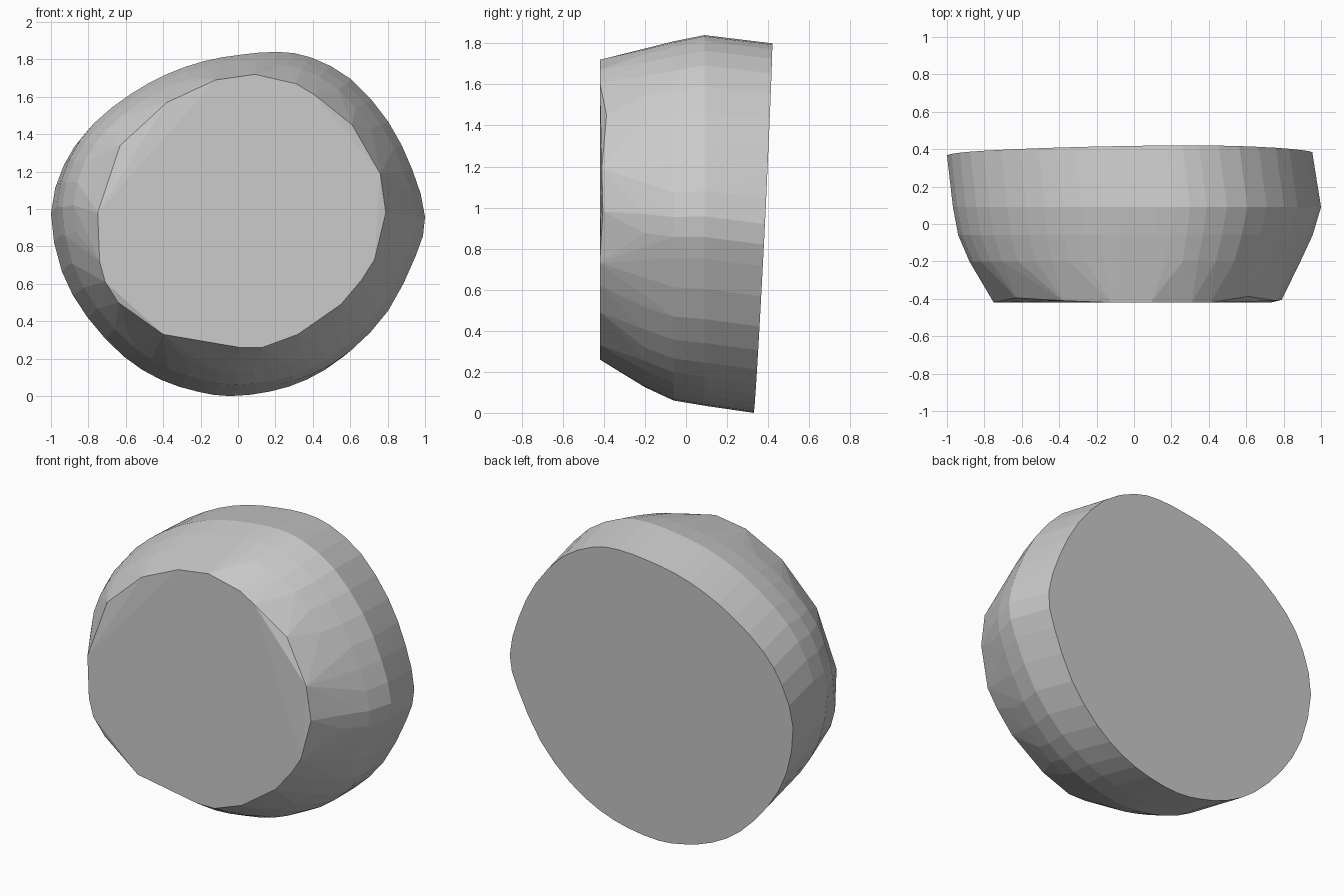
import bpy, bmesh, math
from mathutils import Vector

if "Cube" in bpy.data.objects:
    bpy.data.objects.remove(bpy.data.objects["Cube"])

# Widest outline seen from the front (x, z)
OUTLINE = [(-1, 1.0), (-.93, 1.26), (-.8, 1.45), (-.6, 1.61), (-.4, 1.72), (-.2, 1.79),
           (0, 1.825), (.2, 1.84), (.38, 1.81), (.6, 1.69), (.8, 1.46), (.93, 1.2),
           (1, .94), (.95, .73), (.8, .43), (.6, .215), (.4, .09), (.2, .025),
           (-.02, 0), (-.2, .025), (-.4, .09), (-.6, .215), (-.8, .43), (-.94, .68)]

# Chipped polygon of the flat front face (x, z)
FRONT = [(-.75, .98), (-.63, 1.34), (-.38, 1.57), (-.12, 1.69), (.09, 1.72), (.31, 1.67),
         (.41, 1.61), (.61, 1.45), (.76, 1.19), (.79, .98), (.73, .73), (.66, .62),
         (.55, .49), (.32, .33), (.13, .26), (.01, .26), (-.40, .33), (-.64, .50),
         (-.71, .61), (-.74, .72)]
CHIPPED = {1: -.395, 7: -.387, 8: -.41, 9: -.405, 2: -.41, 17: -.405}

# Rings through the body: y, left, right, bottom, top (y None = sloping back plane)
RINGS = [(-.20, -.88, .89, .125, 1.775), (-.06, -.94, .955, .06, 1.81),
         (.09, -.968, 1.0, .035, 1.84), (None, -1.0, .953, 0, 1.80)]


def smooth_loop(pts):
    """Double the points of a closed loop with a Catmull-Rom midpoint."""
    out, n = [], len(pts)
    for i in range(n):
        a, b, c, d = (Vector(pts[(i + k) % n]) for k in (-1, 0, 1, 2))
        out += [b, (9 * (b + c) - a - d) / 16]
    return out


bm = bmesh.new()
for i, (x, z) in enumerate(FRONT):
    bm.verts.new((x, CHIPPED.get(i, -.42), z))
loop = smooth_loop(OUTLINE)
for y, left, right, bottom, top in RINGS:
    for p in loop:
        x = left + (p.x + 1) / 2 * (right - left)
        z = bottom + p.y / 1.84 * (top - bottom)
        bm.verts.new((x, .33 + .049 * z + .01 * x if y is None else y, z))

# Convex faceted stone skin, with coplanar triangles merged
res = bmesh.ops.convex_hull(bm, input=bm.verts[:])
loose = [v for v in bm.verts if not v.link_faces]
bmesh.ops.delete(bm, geom=loose, context='VERTS')
bmesh.ops.dissolve_limit(bm, angle_limit=math.radians(.5),
                         verts=bm.verts[:], edges=bm.edges[:])
bmesh.ops.recalc_face_normals(bm, faces=bm.faces[:])
mesh = bpy.data.meshes.new("cut_stone")
bm.to_mesh(mesh)
bm.free()
stone = bpy.data.objects.new("cut_stone", mesh)
bpy.context.collection.objects.link(stone)
